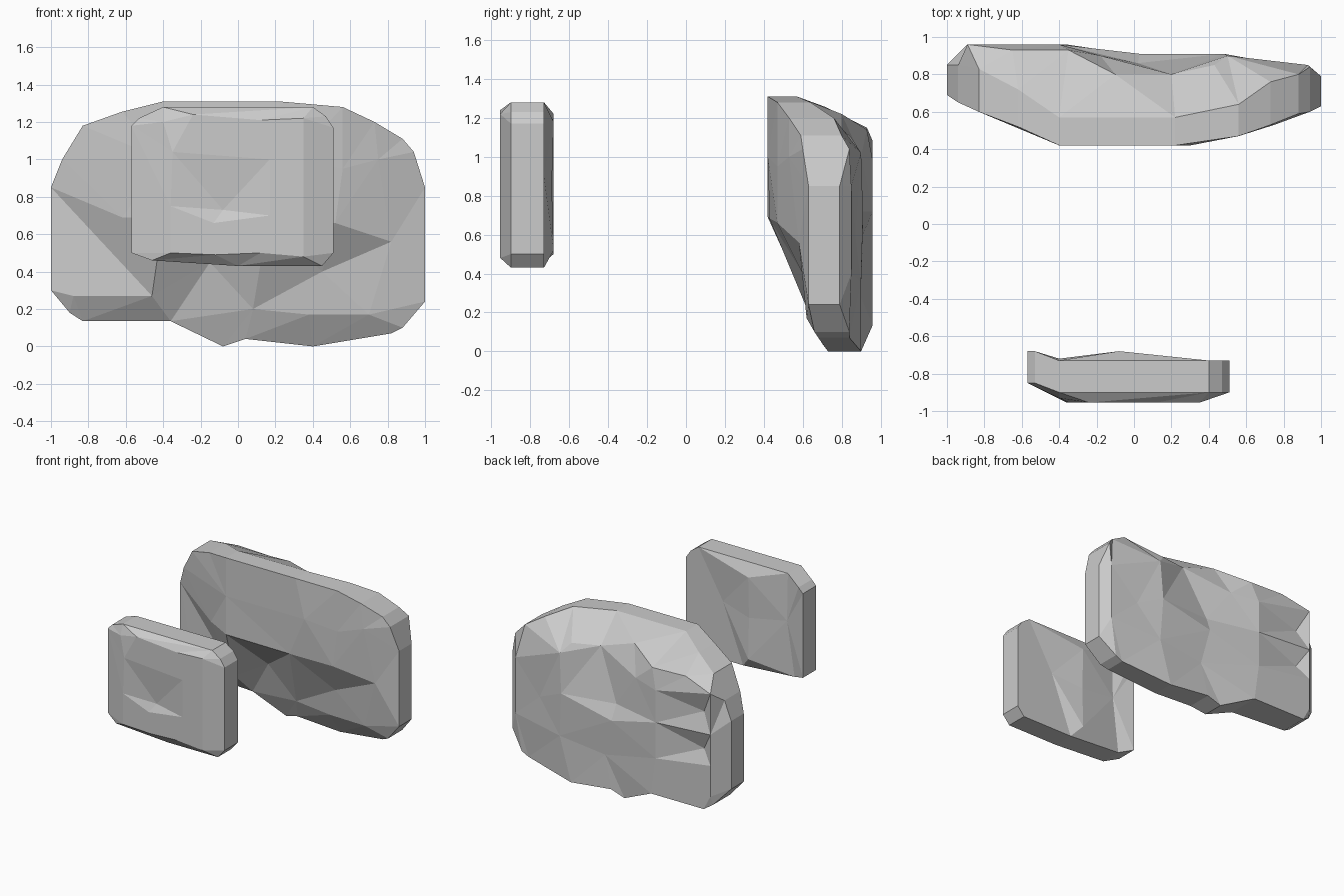
import bpy
from mathutils import Vector
from mathutils.geometry import delaunay_2d_cdt


def slab(name, outline, front, back, front_creases=(), back_creases=()):
    """Faceted stone: outline of (x, z, y_front, y_back) plus loose (x, z, y) points per side.
    Creases force edges between pairs of (x, z) points."""
    n = len(outline)
    verts, faces = [], []
    rim = [(i, (i + 1) % n) for i in range(n)]
    bases = []
    for side, extra, creases in ((2, front, front_creases), (3, back, back_creases)):
        pts = [(o[0], o[1], o[side]) for o in outline] + list(extra)
        base = len(verts)
        bases.append(base)
        verts += [(x, y, z) for x, z, y in pts]
        flat = [p[:2] for p in pts]
        forced = [(flat.index(p), flat.index(q)) for p, q in creases]
        res = delaunay_2d_cdt([Vector(p) for p in flat], rim + forced, [], 1, 1e-5)
        for tri in res[2]:
            f = [base + res[3][i][0] for i in tri]
            # triangulation is counter-clockwise in x-z, which faces -y
            faces.append(f if side == 2 else f[::-1])
    a, b = bases
    area = sum(outline[i][0] * outline[j][1] - outline[j][0] * outline[i][1] for i, j in rim)
    for i, j in rim:
        q = [a + i, b + i, b + j, a + j]
        faces.append(q if area > 0 else q[::-1])
    me = bpy.data.meshes.new(name)
    me.from_pydata(verts, [], faces)
    me.validate()
    ob = bpy.data.objects.new(name, me)
    bpy.context.collection.objects.link(ob)
    return ob


# Small front slab with bevelled rim, a chipped front and a faceted back
small = [(-.57, 1.18), (-.53, 1.22), (-.40, 1.28), (.40, 1.28), (.47, 1.23), (.51, 1.17),
         (.51, .50), (.45, .43), (0, .43), (-.46, .46), (-.57, .50)]
small = [(x, z, -.90 if x > -.5 else -.85, -.73 if x > -.5 else -.68) for x, z in small]
face = [(-.40, 1.20, -.93), (-.24, 1.24, -.955), (.12, 1.21, -.955), (.35, 1.22, -.955),
        (.35, .95, -.955), (.35, .70, -.955), (.35, .48, -.955), (.12, .50, -.955),
        (-.12, .49, -.955), (-.36, .50, -.955), (-.36, .75, -.955)]
chips = [(-.35, 1.04, -.955), (.17, 1.00, -.955), (-.08, .73, -.925), (-.13, .66, -.955),
         (.17, .70, -.955)]
slab("front_slab", small, face + chips,
     [(-.08, 1.18, -.68), (-.08, .85, -.69), (-.08, .52, -.68), (-.4, .9, -.72), (.18, .9, -.73)],
     [((-.35, 1.04), (-.08, .73)), ((-.08, .73), (.17, .70)), ((-.13, .66), (.17, .70))])

# Large rear slab: upper bulge overhanging in front, dents and notches behind
large = [(-1, .85, .69, .85), (-.94, 1.0, .65, .85), (-.83, 1.18, .60, .83),
         (-.62, 1.255, .52, .72), (-.40, 1.31, .42, .57), (.22, 1.31, .42, .57),
         (.56, 1.28, .47, .64), (.73, 1.2, .53, .76), (.88, 1.11, .59, .80),
         (.94, 1.04, .60, .84), (1, .85, .63, .79), (1, .24, .63, .79),
         (.88, .10, .66, .84), (.82, .07, .68, .84), (.40, 0, .73, .90),
         (.04, .04, .70, .90), (-.08, 0, .73, .90), (-.36, .135, .70, .96),
         (-.83, .135, .74, .96), (-.90, .18, .72, .94), (-1, .30, .69, .85)]
bulge = [(-.40, .69, .42), (.16, .68, .43), (-.40, 1.0, .42), (.30, 1.0, .42),
         (-.62, .69, .54), (.52, .66, .47), (.56, .95, .47), (.75, 1.0, .53)]
foot = [(.82, .56, .58), (-.46, .27, .61), (-.88, .27, .67), (-.15, .45, .60),
        (.45, .40, .60), (.70, .17, .62), (.38, .17, .63), (.08, .20, .63)]
dents = [(-.89, 1.08, .96), (-.89, .50, .96), (-.89, .75, .96), (-.89, .25, .96),
         (-.80, .90, .91), (-.80, .60, .91), (-.65, 1.15, .93),
         (-.40, .98, .96), (-.40, .72, .96), (-.40, .43, .96),
         (-.35, 1.14, .93), (-.18, 1.0, .90), (-.10, 1.22, .80), (.20, 1.12, .80),
         (.43, 1.10, .85), (.50, 1.02, .90), (.02, .72, .86), (.03, .60, .91), (.48, .70, .91),
         (.50, .35, .90), (.10, .30, .89), (.93, .85, .85), (.93, .40, .85), (.70, .60, .87)]
slab("rear_slab", large, bulge + foot, dents,
     [((-1, .85), (-.46, .27)), ((.82, .56), (.45, .40)), ((.16, .68), (-.15, .45))],
     [((-.89, 1.08), (-.89, .75)), ((-.89, .75), (-.89, .50)), ((-.89, .50), (-.89, .25)),
      ((-.40, .98), (-.40, .72)), ((-.40, .72), (-.40, .43)), ((-.40, .98), (-.89, 1.08)),
      ((-.40, .72), (-.89, .75)), ((-.89, .25), (-.90, .18))])
